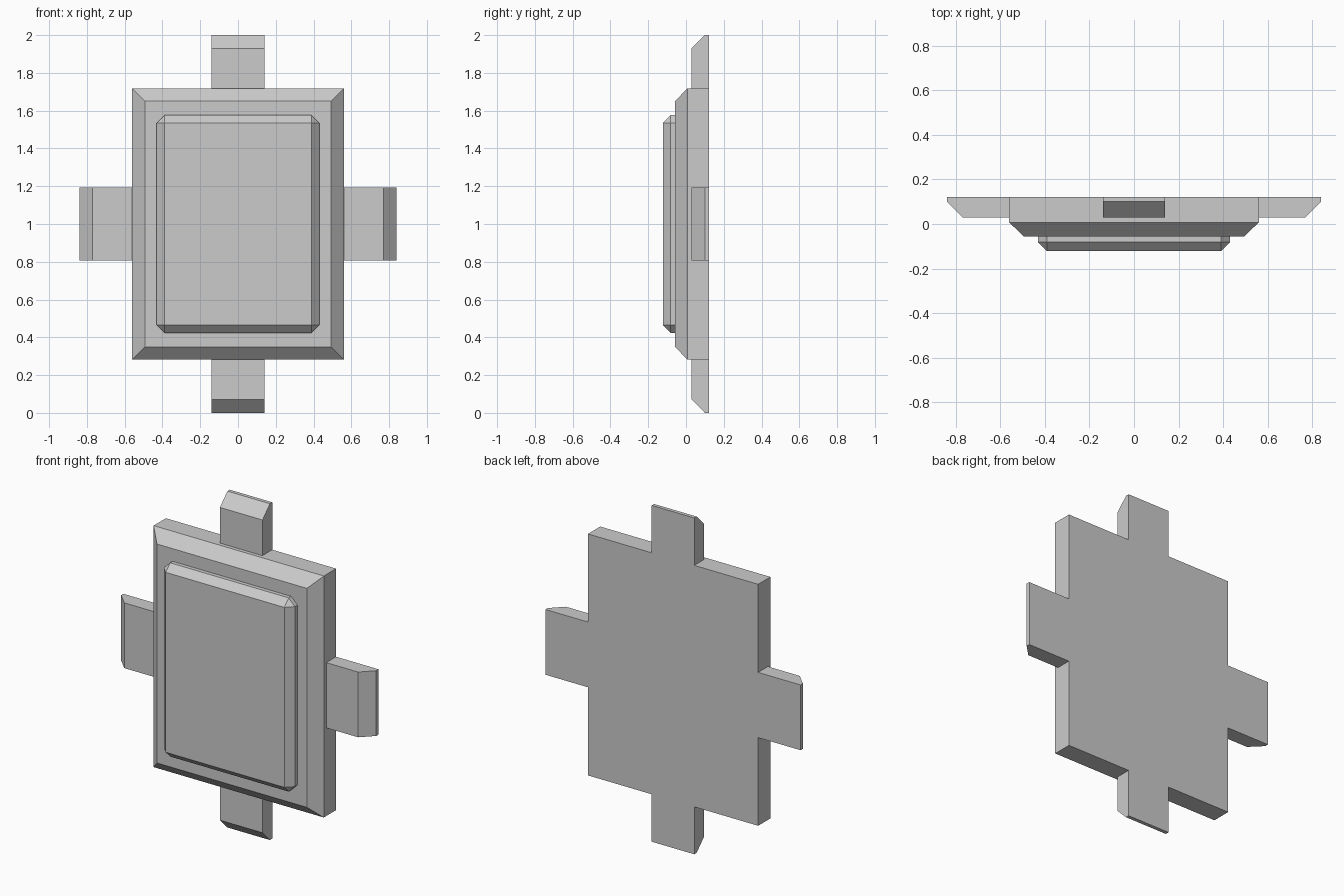
import bpy, bmesh
from math import radians
from mathutils import Matrix, Vector

if "Cube" in bpy.data.objects:
    bpy.data.objects.remove(bpy.data.objects["Cube"])

BACK = 0.122
MID = Vector((0, 0, 1.0))


def make_object(name, bm):
    bmesh.ops.recalc_face_normals(bm, faces=bm.faces)
    mesh = bpy.data.meshes.new(name)
    bm.to_mesh(mesh)
    bm.free()
    obj = bpy.data.objects.new(name, mesh)
    bpy.context.collection.objects.link(obj)
    return obj


def loft(bm, rings):
    loops = [[bm.verts.new(p) for p in ring] for ring in rings]
    n = len(loops[0])
    for a, b in zip(loops, loops[1:]):
        for i in range(n):
            j = (i + 1) % n
            bm.faces.new((a[i], a[j], b[j], b[i]))
    bm.faces.new(loops[0])
    bm.faces.new(loops[-1])


def rect(hx, hz, y):
    return [MID + Vector((sx * hx, y, sz * hz))
            for sx, sz in ((-1, -1), (1, -1), (1, 1), (-1, 1))]


# Back plate with a sloped front rim
bm = bmesh.new()
loft(bm, [rect(0.56, 0.718, BACK), rect(0.56, 0.718, 0.007), rect(0.493, 0.651, -0.057)])
make_object("back_plate", bm)

# Raised centre panel, chamfered on every edge
bm = bmesh.new()
loft(bm, [rect(0.431, 0.576, 0.06), rect(0.431, 0.576, -0.122)])
bmesh.ops.recalc_face_normals(bm, faces=bm.faces)
bmesh.ops.bevel(bm, geom=bm.edges[:], offset=0.041, segments=1, affect='EDGES')
make_object("centre_panel", bm)


# Tabs around the plate, each with its outer front edge cut at an angle
def tab(name, half_width, inner, outer, angle):
    profile = [(inner, BACK), (outer, BACK), (outer, 0.1),
               (outer - 0.07, 0.03), (inner, 0.03)]
    bm = bmesh.new()
    loft(bm, [[(x, y, z) for x, y in profile] for z in (-half_width, half_width)])
    bm.transform(Matrix.Translation(MID) @ Matrix.Rotation(radians(angle), 4, 'Y'))
    make_object(name, bm)


for name, angle in (("right_tab", 0), ("left_tab", 180)):
    tab(name, 0.194, 0.56, 0.839, angle)
for name, angle in (("top_tab", -90), ("bottom_tab", 90)):
    tab(name, 0.14, 0.718, 1.0, angle)
